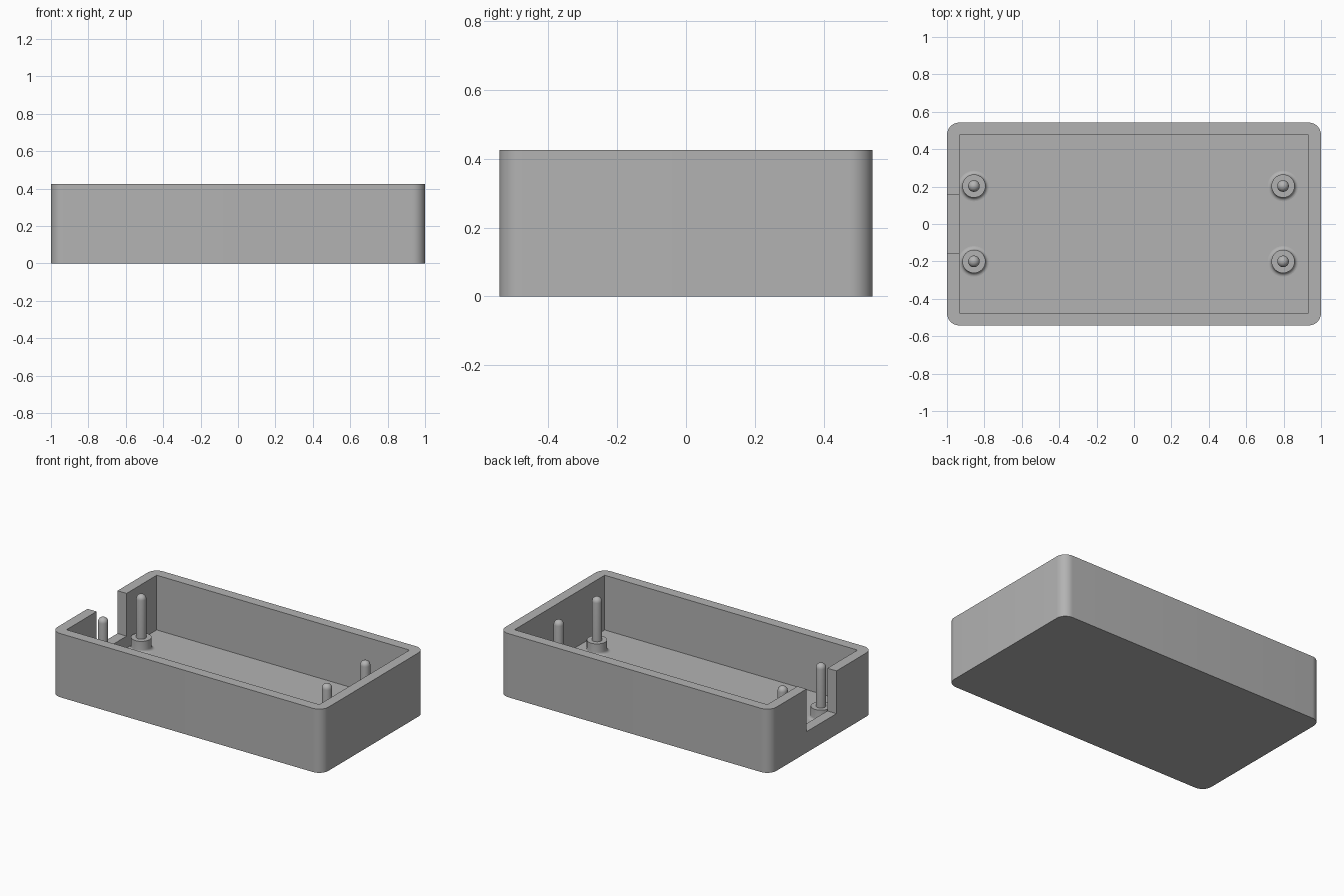
import bpy, math

old = bpy.data.objects.get("Cube")
if old:
    bpy.data.objects.remove(old, do_unlink=True)

# Overall sizes
LENGTH, WIDTH, HEIGHT = 2.0, 1.085, 0.425
WALL, FLOOR, CORNER = 0.067, 0.06, 0.067
NOTCH_HALF, NOTCH_Z = 0.158, 0.14

grey = bpy.data.materials.new("plain grey plastic")
grey.use_nodes = True
colour = (0.45, 0.45, 0.45, 1)
grey.diffuse_color = colour
grey.node_tree.nodes["Principled BSDF"].inputs["Base Color"].default_value = colour


def add_object(name, verts, faces):
    mesh = bpy.data.meshes.new(name)
    mesh.from_pydata(verts, [], faces)
    mesh.materials.append(grey)
    obj = bpy.data.objects.new(name, mesh)
    bpy.context.collection.objects.link(obj)
    return obj


def smooth(obj):
    bpy.ops.object.select_all(action='DESELECT')
    obj.select_set(True)
    bpy.context.view_layer.objects.active = obj
    bpy.ops.object.shade_smooth_by_angle(angle=math.radians(35))


def prism(name, outline, z0, z1):
    """Extrude an anticlockwise outline between two heights."""
    n = len(outline)
    verts = [(x, y, z) for z in (z0, z1) for x, y in outline]
    faces = [tuple(reversed(range(n))), tuple(range(n, 2 * n))]
    faces += [(i, (i + 1) % n, (i + 1) % n + n, i + n) for i in range(n)]
    return add_object(name, verts, faces)


def rectangle(x0, x1, y0, y1):
    return [(x0, y0), (x1, y0), (x1, y1), (x0, y1)]


def rounded_rectangle(half_x, half_y, r, steps=10):
    points = []
    for quarter, (sx, sy) in enumerate([(1, 1), (-1, 1), (-1, -1), (1, -1)]):
        for k in range(steps + 1):
            a = math.pi / 2 * (quarter + k / steps)
            points.append((sx * (half_x - r) + r * math.cos(a),
                           sy * (half_y - r) + r * math.sin(a)))
    return points


def lathe(name, profile, x, y, segments=32):
    """Spin a (radius, height) profile, closing both ends with caps."""
    verts = [(x + r * math.cos(2 * math.pi * s / segments),
              y + r * math.sin(2 * math.pi * s / segments), z)
             for r, z in profile for s in range(segments)]
    faces = [tuple(reversed(range(segments))),
             tuple(range(len(verts) - segments, len(verts)))]
    for ring in range(len(profile) - 1):
        a = ring * segments
        for s in range(segments):
            t = (s + 1) % segments
            faces.append((a + s, a + t, a + t + segments, a + s + segments))
    return add_object(name, verts, faces)


def cut(target, cutter):
    cutter.hide_render = True
    mod = target.modifiers.new("cut", 'BOOLEAN')
    mod.operation, mod.solver, mod.object = 'DIFFERENCE', 'EXACT', cutter
    bpy.context.view_layer.objects.active = target
    bpy.ops.object.modifier_apply(modifier=mod.name)
    bpy.data.objects.remove(cutter, do_unlink=True)


# Open tray: rounded outside, square-cornered cavity, cable notch in one end
tray = prism("tray", rounded_rectangle(LENGTH / 2, WIDTH / 2, CORNER), 0, HEIGHT)
ix, iy = LENGTH / 2 - WALL, WIDTH / 2 - WALL
cut(tray, prism("cavity_cutter", rectangle(-ix, ix, -iy, iy), FLOOR, HEIGHT + 0.2))
cut(tray, prism("notch_cutter", rectangle(-1.2, -0.9, -NOTCH_HALF, NOTCH_HALF),
                NOTCH_Z, HEIGHT + 0.2))
smooth(tray)

# Standoff profile: flared foot, boss, shoulder and round-topped pin
BOSS_R, BOSS_Z, PIN_R, FLARE = 0.062, 0.137, 0.031, 0.02
quarter = [math.pi / 2 * k / 6 for k in range(7)]
profile = [(BOSS_R + FLARE, FLOOR - 0.01)]
profile += [(BOSS_R + FLARE * (1 - math.sin(a)), FLOOR + FLARE * (1 - math.cos(a)))
            for a in quarter]
profile += [(BOSS_R, BOSS_Z), (PIN_R, BOSS_Z)]
profile += [(max(PIN_R * math.cos(a), 0.001), HEIGHT - PIN_R * (1 - math.sin(a)))
            for a in quarter]

# Four standoffs
for end, x in (("right", -0.856), ("left", 0.797)):
    for side, y in (("front", -0.2), ("back", 0.203)):
        smooth(lathe(f"{side}_{end}_standoff", profile, x, y))
